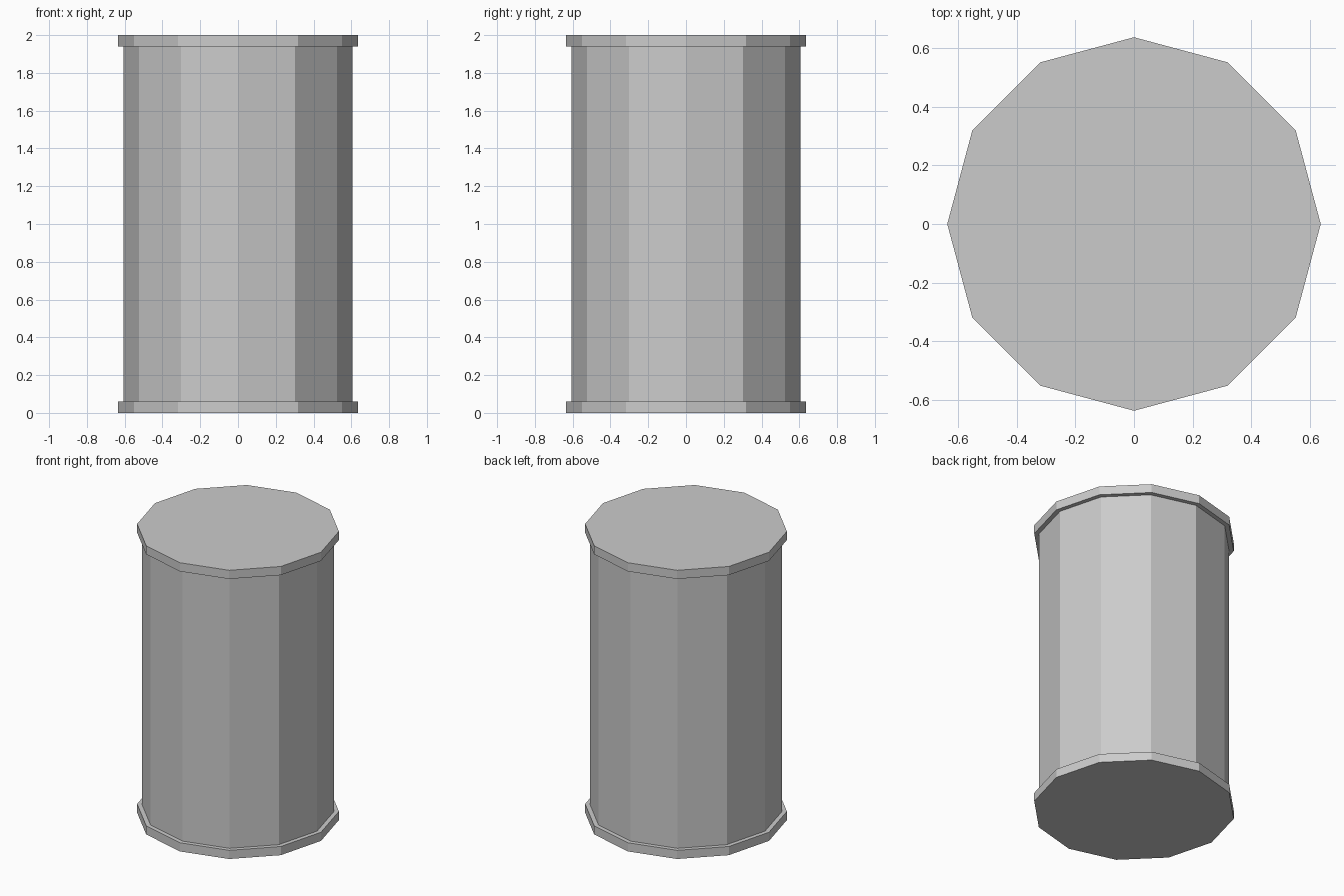
import bpy, bmesh
from math import cos, sin, tau

if "Cube" in bpy.data.objects:
    bpy.data.objects.remove(bpy.data.objects["Cube"])

SIDES = 12
RIM_R, BODY_R, RIM_H, HEIGHT = 0.636, 0.606, 0.06, 2.0


def lathe(name, profile):
    """Turn a (radius, z) profile into a closed, flat-faced solid."""
    bm = bmesh.new()
    rings = [[bm.verts.new((r * cos(tau * i / SIDES), r * sin(tau * i / SIDES), z))
              for i in range(SIDES)] for r, z in profile]
    for low, high in zip(rings, rings[1:]):
        for i in range(SIDES):
            j = (i + 1) % SIDES
            bm.faces.new((low[i], low[j], high[j], high[i]))
    bm.faces.new(rings[0][::-1])
    bm.faces.new(rings[-1])
    mesh = bpy.data.meshes.new(name)
    bm.to_mesh(mesh)
    bm.free()
    obj = bpy.data.objects.new(name, mesh)
    bpy.context.collection.objects.link(obj)
    return obj


# Drum: bottom rim, straight body, top rim
lathe("drum", [
    (RIM_R, 0), (RIM_R, RIM_H), (BODY_R, RIM_H),
    (BODY_R, HEIGHT - RIM_H), (RIM_R, HEIGHT - RIM_H), (RIM_R, HEIGHT),
])
